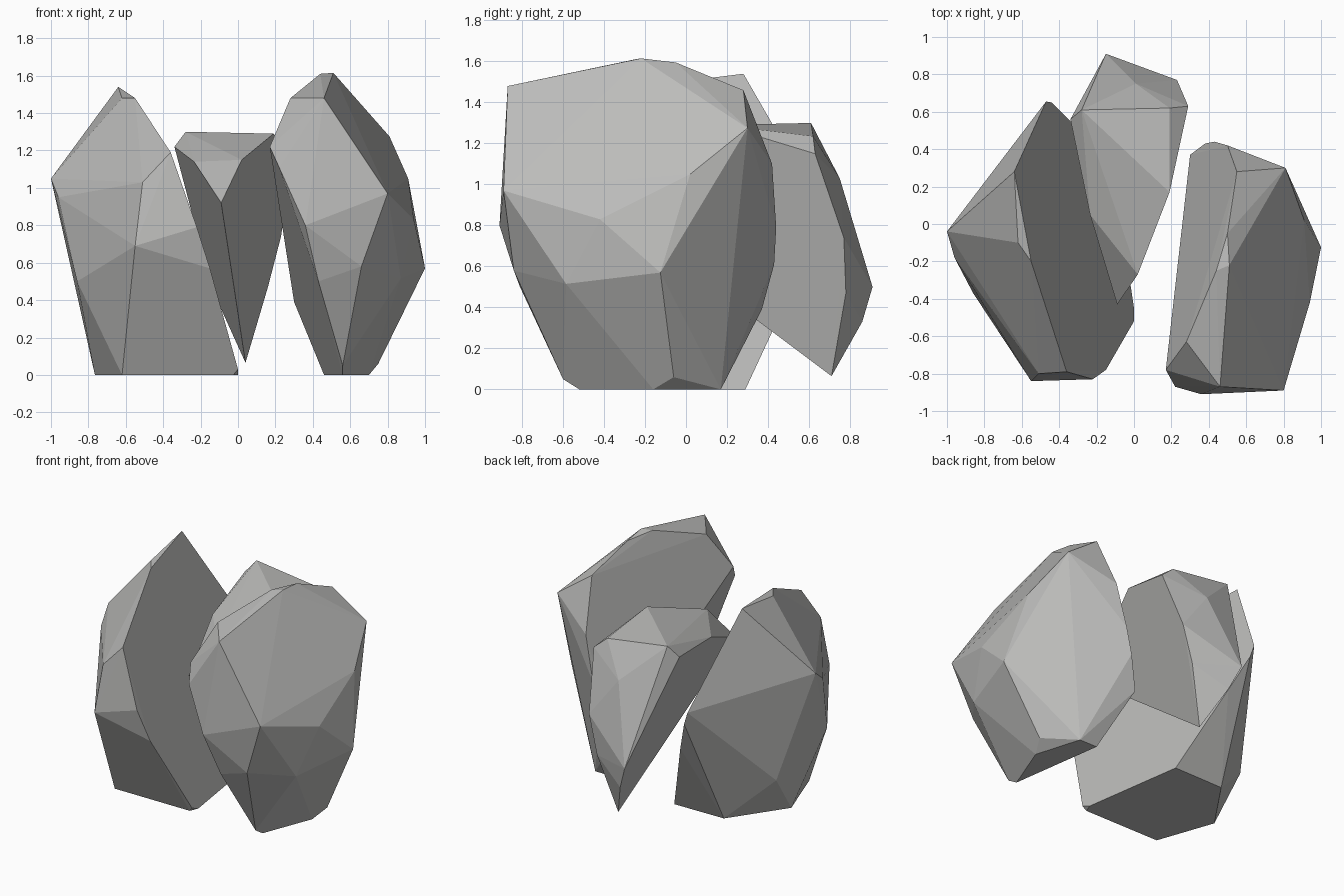
import bpy, bmesh, math

# dark stone
stone = bpy.data.materials.new("dark_stone")
stone.diffuse_color = (.5, .5, .49, 1)


def shard(name, *groups):
    """Flat-faced convex rock shard through the given corner points."""
    bm = bmesh.new()
    for group in groups:
        for p in group:
            bm.verts.new(p)
    bmesh.ops.convex_hull(bm, input=bm.verts[:])
    loose = [v for v in bm.verts if not v.link_faces]
    bmesh.ops.delete(bm, geom=loose, context='VERTS')
    # merge the nearly flat triangles of the split faces
    bmesh.ops.dissolve_limit(bm, angle_limit=math.radians(2.5),
                             verts=bm.verts[:], edges=bm.edges[:])
    bmesh.ops.recalc_face_normals(bm, faces=bm.faces[:])
    me = bpy.data.meshes.new(name)
    bm.to_mesh(me)
    bm.free()
    me.materials.append(stone)
    ob = bpy.data.objects.new(name, me)
    bpy.context.collection.objects.link(ob)
    return ob


# right shard: split faces, floor, weathered outside
shard("right_rock_shard",
      [(.17, -.78, 1.22), (.28, -.63, 1.48), (.44, -.25, 1.61), (.50, -.05, 1.595),
       (.55, .28, 1.46), (.50, .42, 1.10), (.43, .44, .79), (.38, .43, .61),
       (.30, .37, .39), (.22, -.87, 1.11), (.36, -.91, .80), (.43, -.81, .50)],
      [(.46, .17, 0), (.60, .17, 0), (.70, -.16, 0), (.56, -.52, 0), (.56, -.60, .05)],
      [(.51, -.22, 1.615), (.46, -.87, 1.48), (.80, -.89, .97), (.81, .30, 1.275),
       (.91, .02, 1.05), (.94, -.42, .83), (1.0, -.125, .57), (.87, -.585, .515),
       (.66, -.84, .58), (.75, -.06, .06)])

# middle wedge: split faces, weathered back and top
shard("middle_rock_shard",
      [(-.09, -.43, .92), (.02, -.27, 1.15), (.19, .17, 1.29), (.29, .63, 1.15),
       (.23, .77, .74), (.16, .78, .47), (.04, .71, .065)],
      [(-.34, .56, 1.22), (-.235, .05, 1.14), (-.15, .91, .50), (-.08, .86, .33),
       (-.28, .61, 1.30), (.19, .62, 1.235), (.01, .75, 1.03)])

# left shard: split face, floor, weathered outside
shard("left_rock_shard",
      [(-.64, .28, 1.54), (-.55, -.20, 1.48), (-.36, -.79, 1.19), (-.22, -.83, .79),
       (-.15, -.78, .57), (0, -.52, .03), (0, -.45, 0), (-.11, .29, 0),
       (-.34, .55, .56), (-.44, .65, .80), (-.47, .655, .89)],
      [(-.50, .285, 0), (-.765, -.10, 0), (-.62, -.51, 0), (-.025, -.51, 0)],
      [(-1.0, -.04, 1.05), (-.96, -.18, .95), (-.86, -.37, .50), (-.55, -.84, .69),
       (-.51, -.80, 1.03), (-.62, -.10, 1.48), (-.80, .12, .29)])
